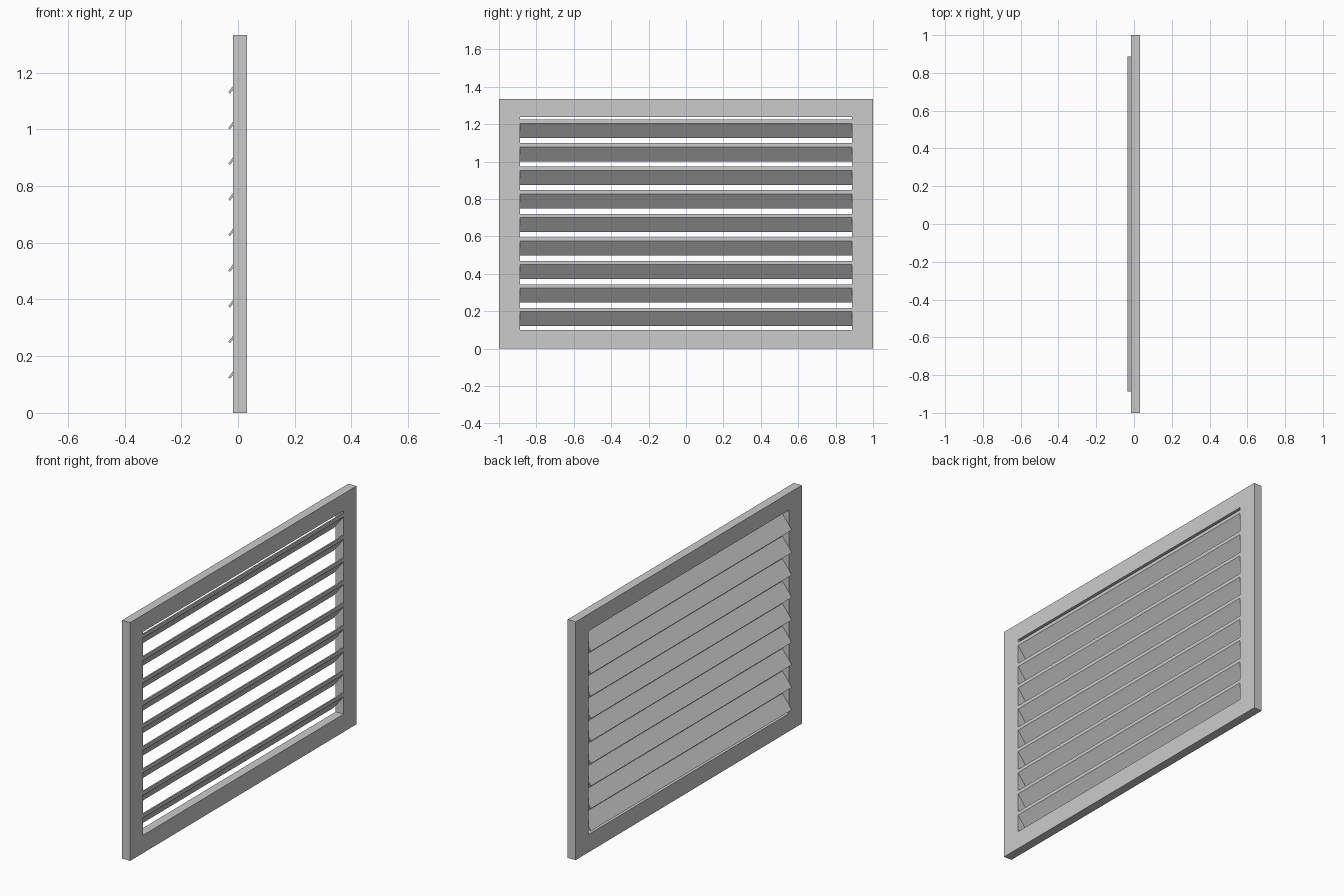
import bpy, bmesh

cube = bpy.data.objects.get("Cube")
if cube:
    bpy.data.objects.remove(cube, do_unlink=True)

grey = bpy.data.materials.new("light_grey_metal")
grey.use_nodes = True
colour = (0.6, 0.6, 0.6, 1)
grey.diffuse_color = colour
grey.node_tree.nodes["Principled BSDF"].inputs["Base Color"].default_value = colour

BACK, FACE = -0.017, 0.0325      # depth of the frame along x
HALF, HEIGHT = 1.0, 1.333        # outer frame
OPEN_HALF, OPEN_LOW, OPEN_HIGH = 0.887, 0.1, 1.238
SLATS, PITCH = 9, 0.1257


def finish(bm, name):
    bmesh.ops.recalc_face_normals(bm, faces=bm.faces)
    mesh = bpy.data.meshes.new(name)
    bm.to_mesh(mesh)
    bm.free()
    mesh.materials.append(grey)
    obj = bpy.data.objects.new(name, mesh)
    bpy.context.collection.objects.link(obj)
    return obj


def rectangle(bm, x, half, low, high):
    corners = ((-half, low), (half, low), (half, high), (-half, high))
    return [bm.verts.new((x, y, z)) for y, z in corners]


# Mitred rectangular frame: four rings of corners joined in a closed loop
bm = bmesh.new()
outer, inner = (HALF, 0, HEIGHT), (OPEN_HALF, OPEN_LOW, OPEN_HIGH)
rings = [rectangle(bm, x, *size) for x, size in
         ((BACK, outer), (FACE, outer), (FACE, inner), (BACK, inner))]
for r, ring in enumerate(rings):
    following = rings[(r + 1) % 4]
    for i in range(4):
        j = (i + 1) % 4
        bm.faces.new((ring[i], ring[j], following[j], following[i]))
finish(bm, "frame")

# Bent sheet slat: sloping blade with an upright lip, in x and z
profile = [(-0.028, 0.12), (FACE, 0.198), (FACE, 0.218),
           (0.0245, 0.218), (0.0245, 0.201), (-0.0343, 0.125)]
for n in range(SLATS):
    bm = bmesh.new()
    end = bm.faces.new([bm.verts.new((x, -OPEN_HALF, z + n * PITCH)) for x, z in profile])
    sweep = bmesh.ops.extrude_face_region(bm, geom=[end], use_keep_orig=True)
    moved = [v for v in sweep["geom"] if isinstance(v, bmesh.types.BMVert)]
    bmesh.ops.translate(bm, verts=moved, vec=(0, 2 * OPEN_HALF, 0))
    finish(bm, f"slat_{n + 1}")
